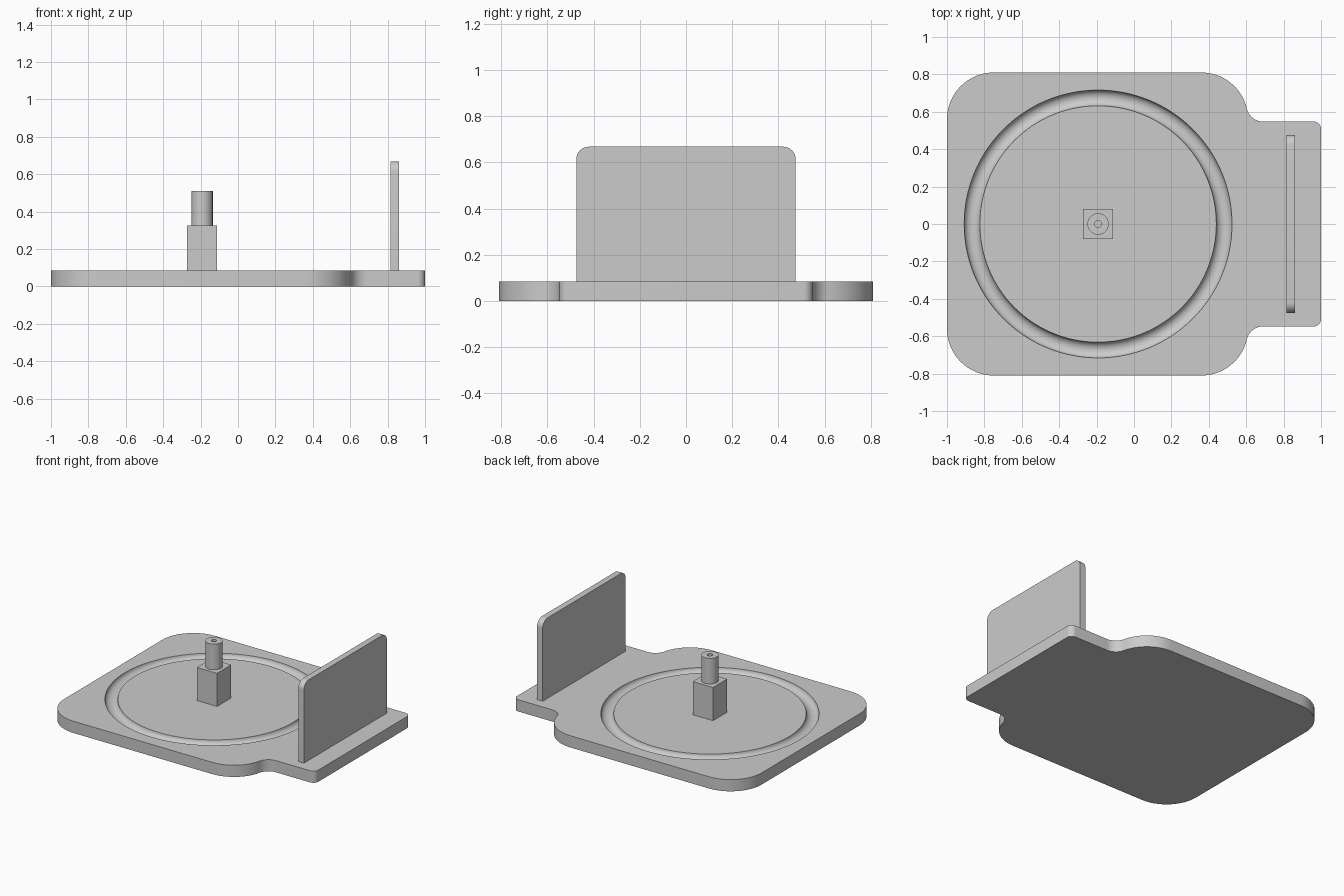
import bpy, bmesh
from math import cos, sin, pi, radians, atan2, degrees

cube = bpy.data.objects.get("Cube")
if cube:
    bpy.data.objects.remove(cube, do_unlink=True)

grey = bpy.data.materials.new("plain grey")
grey.use_nodes = True
grey.diffuse_color = (0.6, 0.6, 0.6, 1)
grey.node_tree.nodes["Principled BSDF"].inputs["Base Color"].default_value = (0.6, 0.6, 0.6, 1)

THICK = 0.085      # base thickness
CX = -0.192        # centre of the ring and post


def arc(cx, cy, r, a0, a1, n=16):
    angles = [radians(a0 + (a1 - a0) * i / n) for i in range(n + 1)]
    return [(cx + r * cos(a), cy + r * sin(a)) for a in angles]


def make_object(name, bm):
    bmesh.ops.recalc_face_normals(bm, faces=bm.faces)
    mesh = bpy.data.meshes.new(name)
    bm.to_mesh(mesh)
    bm.free()
    obj = bpy.data.objects.new(name, mesh)
    bpy.context.collection.objects.link(obj)
    mesh.materials.append(grey)
    return obj


def smooth(obj):
    bpy.ops.object.select_all(action='DESELECT')
    obj.select_set(True)
    bpy.context.view_layer.objects.active = obj
    bpy.ops.object.shade_smooth_by_angle(angle=radians(30))


def prism(name, points, offset):
    """Extrude a closed polygon of 3D points along offset."""
    bm = bmesh.new()
    face = bm.faces.new([bm.verts.new(p) for p in points])
    out = bmesh.ops.extrude_face_region(bm, geom=[face])
    verts = [v for v in out["geom"] if isinstance(v, bmesh.types.BMVert)]
    bmesh.ops.translate(bm, verts=verts, vec=offset)
    return make_object(name, bm)


def lathe(name, profile, segments, closed=False):
    """Revolve (radius, z) points about the vertical axis at CX."""
    bm = bmesh.new()
    verts = [bm.verts.new((CX + r, 0, z)) for r, z in profile]
    edges = [bm.edges.new(p) for p in zip(verts, verts[1:])]
    if closed:
        edges.append(bm.edges.new((verts[-1], verts[0])))
    bmesh.ops.spin(bm, geom=verts + edges, cent=(CX, 0, 0), axis=(0, 0, 1),
                   angle=2 * pi, steps=segments, use_merge=True)
    bmesh.ops.remove_doubles(bm, verts=bm.verts, dist=1e-5)
    return make_object(name, bm)


# Base outline: rounded body, concave fillet, narrow tab, mirrored in y
big, small, fillet = 0.25, 0.04, 0.089
bx, by, tab = 0.36, 0.56, 0.548
fx, fy = 0.69, tab + fillet
meet = degrees(atan2(fy - by, fx - bx))
half = arc(1 - small, tab - small, small, 0, 90, 8)
half += arc(fx, fy, fillet, 270, 180 + meet)
half += arc(bx, by, big, meet, 90)
half += arc(-1 + big, by, big, 90, 180)
outline = half + [(x, -y) for x, y in reversed(half)]
base = prism("base_plate", [(x, y, 0) for x, y in outline], (0, 0, THICK))

# Round-bottomed ring groove cut into the base
section = [(0.674 + 0.042 * cos(pi + pi * i / 12), THICK - 0.036 * sin(pi * i / 12))
           for i in range(13)]
section += [(0.716, THICK + 0.05), (0.632, THICK + 0.05)]
cutter = lathe("groove_cutter", section, 128, closed=True)
cutter.hide_render = True
cut = base.modifiers.new("groove", 'BOOLEAN')
cut.operation = 'DIFFERENCE'
cut.solver = 'EXACT'
cut.object = cutter
bpy.ops.object.select_all(action='DESELECT')
bpy.context.view_layer.objects.active = base
base.select_set(True)
bpy.ops.object.modifier_apply(modifier=cut.name)
bpy.data.objects.remove(cutter, do_unlink=True)
smooth(base)

# Square post in the middle of the ring
s = 0.081
prism("square_post", [(CX + x, y, THICK) for x, y in ((-s, -s), (s, -s), (s, s), (-s, s))],
      (0, 0, 0.24))

# Round pin with a small blind hole in its top
pin = lathe("round_pin", [(0, 0.325), (0.057, 0.325), (0.057, 0.51), (0.018, 0.51),
                          (0.018, 0.4), (0, 0.4)], 48)
smooth(pin)

# Upright panel with rounded top corners
w, top, r = 0.475, 0.668, 0.055
side = [(w, THICK)] + arc(w - r, top - r, r, 0, 90, 10)
shape = side + [(-y, z) for y, z in reversed(side)]
panel = prism("upright_panel", [(0.816, y, z) for y, z in shape], (0.045, 0, 0))
smooth(panel)
